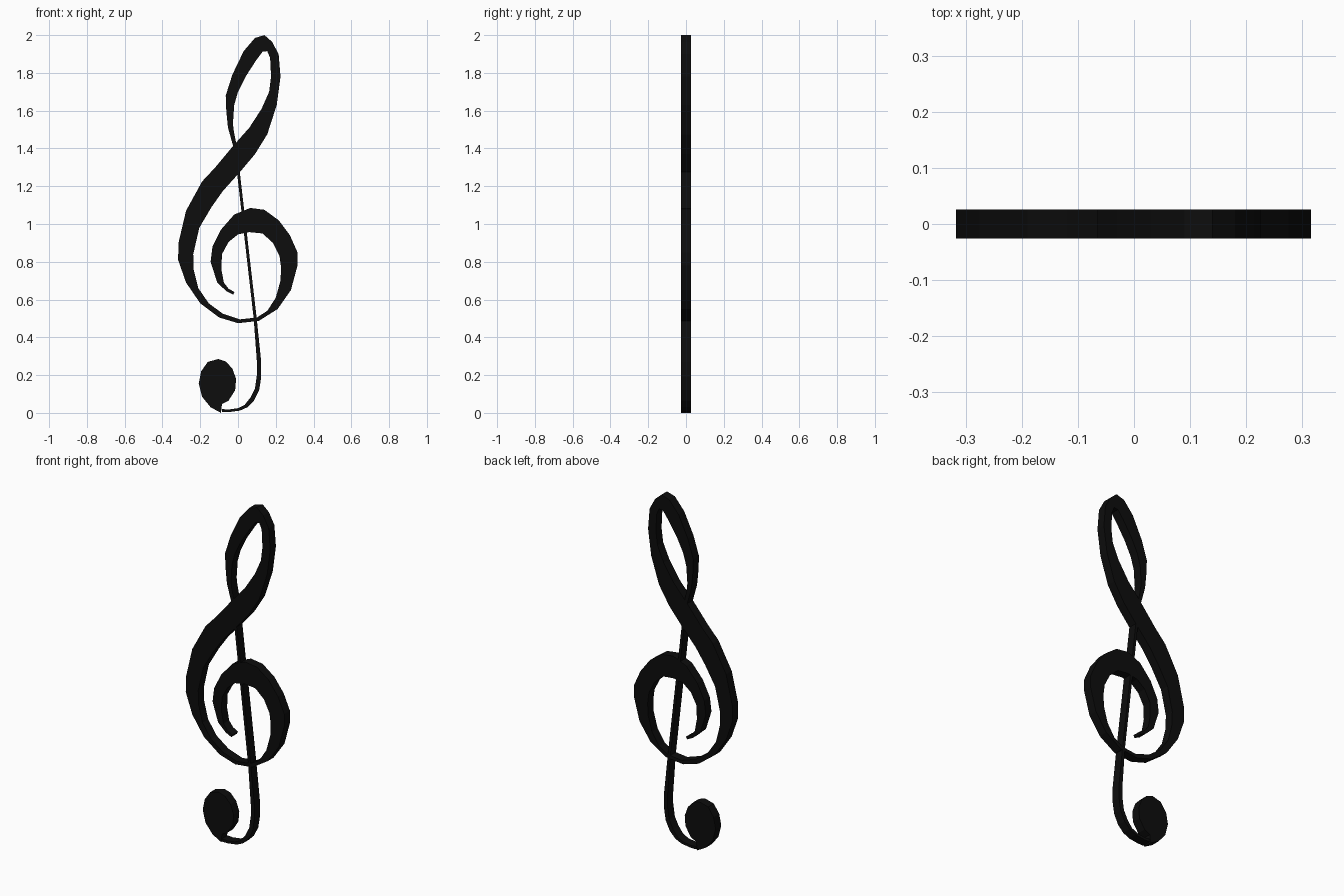
import bpy, bmesh

HALF = 0.026  # half thickness in y

black = bpy.data.materials.new("black")
black.diffuse_color = (0.004, 0.004, 0.004, 1)


def plate(name, polys):
    """Extrude a patch of flat x-z polygons into a plate centred on y = 0."""
    bm = bmesh.new()
    for poly in polys:
        bm.faces.new([bm.verts.new((x, -HALF, z)) for x, z in poly])
    bmesh.ops.remove_doubles(bm, verts=bm.verts[:], dist=1e-5)
    ext = bmesh.ops.extrude_face_region(bm, geom=bm.faces[:], use_keep_orig=True)
    moved = [g for g in ext["geom"] if isinstance(g, bmesh.types.BMVert)]
    bmesh.ops.translate(bm, verts=moved, vec=(0, 2 * HALF, 0))
    bmesh.ops.recalc_face_normals(bm, faces=bm.faces[:])
    mesh = bpy.data.meshes.new(name)
    bm.to_mesh(mesh)
    bm.free()
    mesh.materials.append(black)
    ob = bpy.data.objects.new(name, mesh)
    bpy.context.collection.objects.link(ob)


def ribbon(name, rungs):
    """Pen stroke: each rung holds both edge points (x, z, x, z)."""
    plate(name, [(a[:2], b[:2], b[2:], a[2:]) for a, b in zip(rungs, rungs[1:])])


# Spiral and big left bowl, from the inner tip outwards
ribbon("spiral_bowl", [
    (-.025, .626, -.018, .64), (-.06, .643, -.05, .657), (-.11, .69, -.075, .69),
    (-.145, .80, -.088, .76), (-.135, .88, -.085, .84), (-.09, .97, -.05, .905),
    (-.02, 1.05, 0, .945), (.065, 1.085, .06, .957), (.14, 1.075, .13, .95),
    (.215, 1.02, .185, .90), (.275, .94, .22, .83), (.315, .85, .228, .77),
    (.315, .78, .225, .70), (.28, .65, .20, .61), (.21, .55, .155, .54),
    (.11, .487, .10, .505), (0, .475, .01, .495), (-.10, .505, -.08, .525),
    (-.20, .58, -.155, .58), (-.275, .69, -.21, .66), (-.317, .81, -.235, .76),
    (-.315, .90, -.237, .84), (-.275, 1.07, -.205, .98), (-.19, 1.225, -.14, 1.09),
    (-.12, 1.30, -.08, 1.175), (-.02, 1.42, .01, 1.275)])

# Upper loop
ribbon("upper_loop", [
    (-.02, 1.42, .01, 1.275), (.06, 1.51, .09, 1.37), (.125, 1.61, .155, 1.475),
    (.165, 1.70, .205, 1.63), (.175, 1.78, .225, 1.78), (.17, 1.88, .215, 1.90),
    (.155, 1.915, .18, 1.965), (.13, 1.912, .14, 2.0), (.095, 1.865, .09, 1.985),
    (.04, 1.78, .03, 1.915), (0, 1.70, -.03, 1.79), (-.02, 1.63, -.065, 1.68),
    (-.027, 1.53, -.062, 1.60), (-.022, 1.49, -.053, 1.51), (-.01, 1.43, -.025, 1.41)])

# Thin stem and bottom hook
ribbon("stem", [
    (-.01, 1.43, -.025, 1.41), (.01, 1.27, -.005, 1.27), (.099, .50, .083, .50),
    (.123, .27, .10, .27), (.123, .19, .10, .20), (.112, .12, .09, .13),
    (.085, .065, .065, .08), (.05, .03, .035, .042), (.01, .012, 0, .025),
    (-.05, .004, -.05, .018), (-.085, .004, -.085, .02)])

# Egg-shaped ball at the end of the hook
plate("ball", [[
    (-.105, .285), (-.16, .27), (-.195, .22), (-.208, .155), (-.19, .085),
    (-.145, .03), (-.09, 0), (-.085, .047), (-.05, .065), (-.015, .12),
    (-.01, .18), (-.03, .235), (-.065, .272)]])
